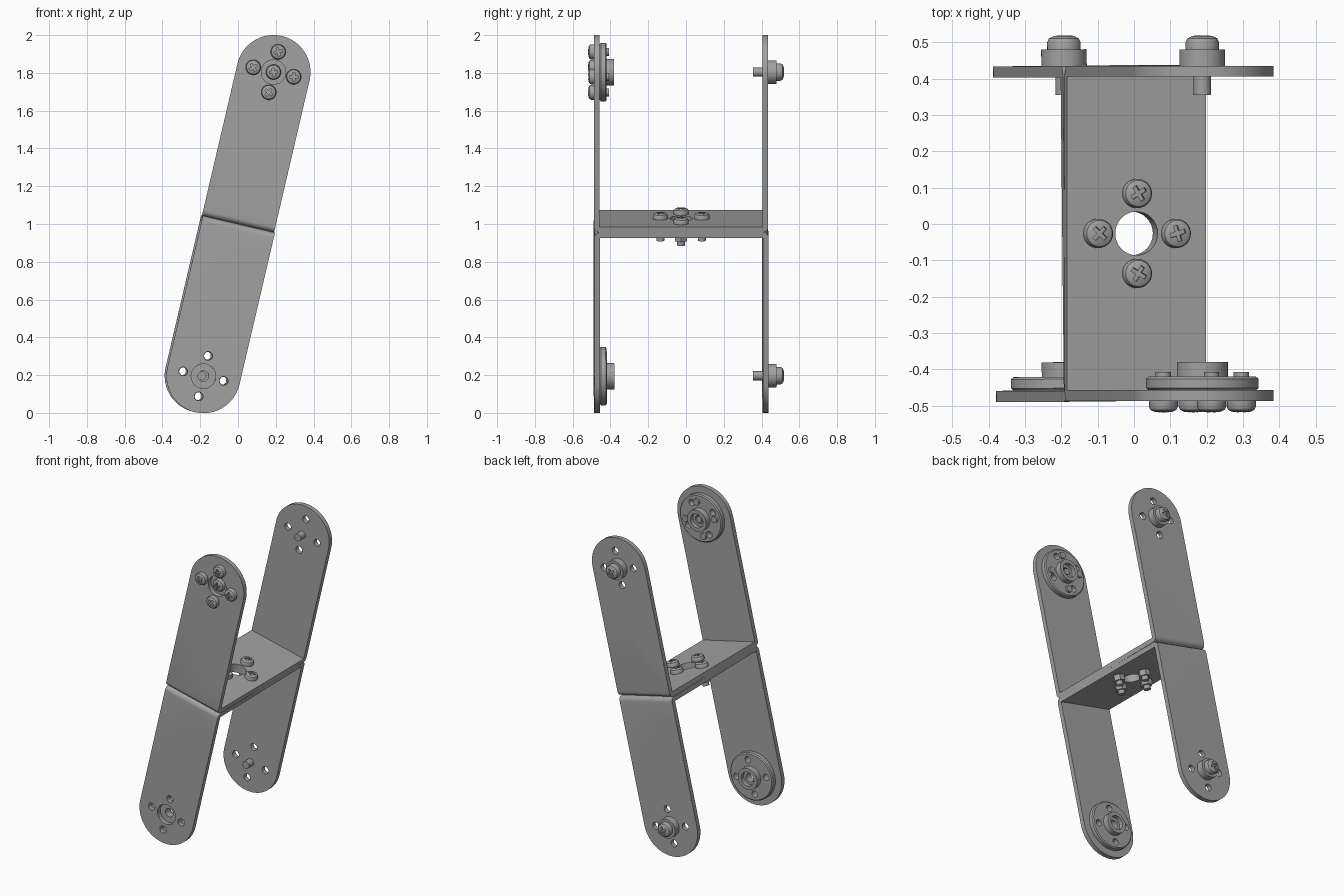
import bpy, bmesh, math
from mathutils import Matrix, Vector

cube = bpy.data.objects.get("Cube")
if cube:
    bpy.data.objects.remove(cube)

steel = bpy.data.materials.new("grey_steel")
steel.use_nodes = True
GREY = (0.36, 0.36, 0.36, 1)
steel.diffuse_color = GREY
steel.node_tree.nodes["Principled BSDF"].inputs["Base Color"].default_value = GREY

# Main dimensions: arm half width, pivot height, sheet thickness, outer faces
HALF, PIVOT, SHEET = 0.196, 0.826, 0.03
FRONT, BACK = -0.487, 0.435
BOLT, MID = 0.11, -0.026
LEAN = Matrix.Translation((0, 0, 1)) @ Matrix.Rotation(math.radians(13.15), 4, 'Y')
LEAN_LOW = LEAN @ Matrix.Rotation(math.radians(0.6), 4, 'Z')
TO_BACK = Matrix.Rotation(math.radians(-90), 4, 'X')
TO_FRONT = Matrix.Rotation(math.radians(90), 4, 'X')


def make(name, bm, matrix=Matrix()):
    bmesh.ops.recalc_face_normals(bm, faces=bm.faces)
    mesh = bpy.data.meshes.new(name)
    bm.to_mesh(mesh)
    bm.free()
    mesh.materials.append(steel)
    ob = bpy.data.objects.new(name, mesh)
    bpy.context.collection.objects.link(ob)
    ob.matrix_world = matrix
    return ob


def activate(ob):
    bpy.ops.object.select_all(action='DESELECT')
    ob.select_set(True)
    bpy.context.view_layer.objects.active = ob


def smooth(ob):
    activate(ob)
    bpy.ops.object.shade_smooth_by_angle(angle=math.radians(30))
    return ob


def cut(ob, bm, operation='DIFFERENCE'):
    cutter = make("cutter", bm, ob.matrix_world.copy())
    cutter.hide_render = True
    mod = ob.modifiers.new("cut", 'BOOLEAN')
    mod.object, mod.operation, mod.solver = cutter, operation, 'EXACT'
    activate(ob)
    bpy.ops.object.modifier_apply(modifier=mod.name)
    bpy.data.objects.remove(cutter)


def prism(points, direction):
    """Extrude a closed outline of 3D points."""
    bm = bmesh.new()
    face = bm.faces.new([bm.verts.new(p) for p in points])
    new = bmesh.ops.extrude_face_region(bm, geom=[face])["geom"]
    bmesh.ops.translate(bm, vec=direction, verts=[v for v in new if isinstance(v, bmesh.types.BMVert)])
    return bm


def lathe(profile, closed=False, sides=48):
    """Turn (radius, height) points around the z axis."""
    bm = bmesh.new()
    verts = [bm.verts.new((r, 0, z)) for r, z in profile]
    pairs = list(zip(verts, verts[1:])) + ([(verts[-1], verts[0])] if closed else [])
    edges = [bm.edges.new(p) for p in pairs]
    bmesh.ops.spin(bm, geom=verts + edges, cent=(0, 0, 0), axis=(0, 0, 1),
                   angle=math.tau, steps=sides)
    bmesh.ops.remove_doubles(bm, verts=bm.verts, dist=1e-5)
    return bm


def add_hole(bm, radius, matrix, depth=0.15):
    bmesh.ops.create_cone(bm, cap_ends=True, segments=32, radius1=radius,
                          radius2=radius, depth=depth, matrix=matrix)


def ring_points(radius=BOLT):
    return [Vector((radius * math.cos(i * math.pi / 2), radius * math.sin(i * math.pi / 2), 0))
            for i in range(4)]


# Folded sheet bracket, up or down
def bracket(name, s, matrix):
    top = PIVOT + HALF + 0.1
    arc = [i * math.pi / 12 for i in range(7)]
    section = [(FRONT, top)]
    section += [(FRONT + SHEET * (1 - math.cos(a)), SHEET * (1 - math.sin(a))) for a in arc]
    section += [(BACK - SHEET * (1 - math.sin(a)), SHEET * (1 - math.cos(a))) for a in arc]
    section += [(BACK, top), (BACK - SHEET, top), (BACK - SHEET, SHEET),
                (FRONT + SHEET, SHEET), (FRONT + SHEET, top)]
    ob = make(name, prism([(-HALF, y, s * z) for y, z in section], (2 * HALF, 0, 0)), matrix)

    # Rounded arm ends
    outline = [(-HALF * 1.0, -1, -0.1 * s), (HALF * 1.0, -1, -0.1 * s)]
    for i in range(41):
        a = i * math.pi / 40
        outline.append((HALF * math.cos(a), -1, s * (PIVOT + HALF * math.sin(a))))
    cut(ob, prism(outline, (0, 2, 0)), 'INTERSECT')

    # Bolt holes in the arms and the large holes
    holes = bmesh.new()
    for y in (FRONT, BACK):
        for p in ring_points():
            add_hole(holes, 0.023, Matrix.Translation((p.x, y, s * PIVOT + p.y)) @ TO_BACK)
    add_hole(holes, 0.065, Matrix.Translation((0, FRONT, s * PIVOT)) @ TO_BACK)
    add_hole(holes, 0.06, Matrix.Translation((0, MID, 0)))
    cut(ob, holes)
    return smooth(ob)


# Cross-head screw, head seat at z = 0
def screw(name, matrix, length, head=0.04, height=0.032, shaft=0.021, turn=0.35):
    profile = [(0, -length), (shaft, -length), (shaft, 0), (head, 0), (head, height * 0.5),
               (head * 0.9, height * 0.75), (head * 0.6, height * 0.93), (0, height)]
    ob = make(name, lathe(profile, sides=32), matrix)
    w, l = 0.006, head * 0.55
    quarter = [Vector((l, -w, 0)), Vector((l, w, 0)), Vector((w, w, 0))]
    cross = [Matrix.Rotation(turn + i * math.pi / 2, 3, 'Z') @ p for i in range(4) for p in quarter]
    cut(ob, prism([p + Vector((0, 0, height - 0.014)) for p in cross], (0, 0, 0.05)))
    return smooth(ob)


# Round drive horn with hub and bore, seated on the inner face of a front arm
def horn(name, matrix, turn):
    profile = [(0.028, 0), (0.148, 0), (0.155, 0.006), (0.155, 0.031), (0.148, 0.037), (0.07, 0.037),
               (0.07, 0.077), (0.046, 0.077), (0.046, 0.05), (0.028, 0.05)]
    ob = make(name, lathe(profile, closed=True, sides=64), matrix)
    holes = bmesh.new()
    for p in ring_points():
        add_hole(holes, 0.021, Matrix.Rotation(turn, 4, 'Z') @ Matrix.Translation(p))
    cut(ob, holes)
    return smooth(ob)


for label, s, base in (("upper", 1, LEAN), ("lower", -1, LEAN_LOW)):
    bracket(label + "_bracket", s, base)
    at = lambda y: base @ Matrix.Translation((0, y, s * PIVOT))
    horn(label + "_horn", at(FRONT + SHEET) @ TO_BACK, 0.4 if s > 0 else 0.0)
    # Idler bushing and its pivot bolt on the back arm
    collar = [(0.02, 0), (0.0625, 0), (0.0625, 0.045), (0.02, 0.045)]
    smooth(make(label + "_bushing", lathe(collar, closed=True), at(BACK) @ TO_BACK))
    screw(label + "_pivot_bolt", at(BACK + 0.045) @ TO_BACK, 0.125, 0.046, 0.04, 0.024)

# Screws fixing the upper horn
for i, p in enumerate(ring_points()):
    spot = LEAN @ Matrix.Translation((p.x, FRONT, PIVOT + p.y))
    screw(f"horn_screw_{i + 1}", spot @ TO_FRONT, 0.08, turn=0.2 + i * 0.3)
screw("horn_centre_screw", LEAN @ Matrix.Translation((0, FRONT + SHEET, PIVOT)) @ TO_FRONT, 0.055)

# Screws and nuts joining the two brackets
for i, p in enumerate(ring_points()):
    spot = LEAN @ Matrix.Translation((p.x, MID + p.y, SHEET))
    screw(f"joining_screw_{i + 1}", spot, 0.12, turn=0.3 + i * 0.25)
    nut = [(0.018, 0), (0.037, 0), (0.037, 0.035), (0.018, 0.035)]
    smooth(make(f"joining_nut_{i + 1}", lathe(nut, closed=True, sides=6),
                spot @ Matrix.Translation((0, 0, -2 * SHEET - 0.035))))
